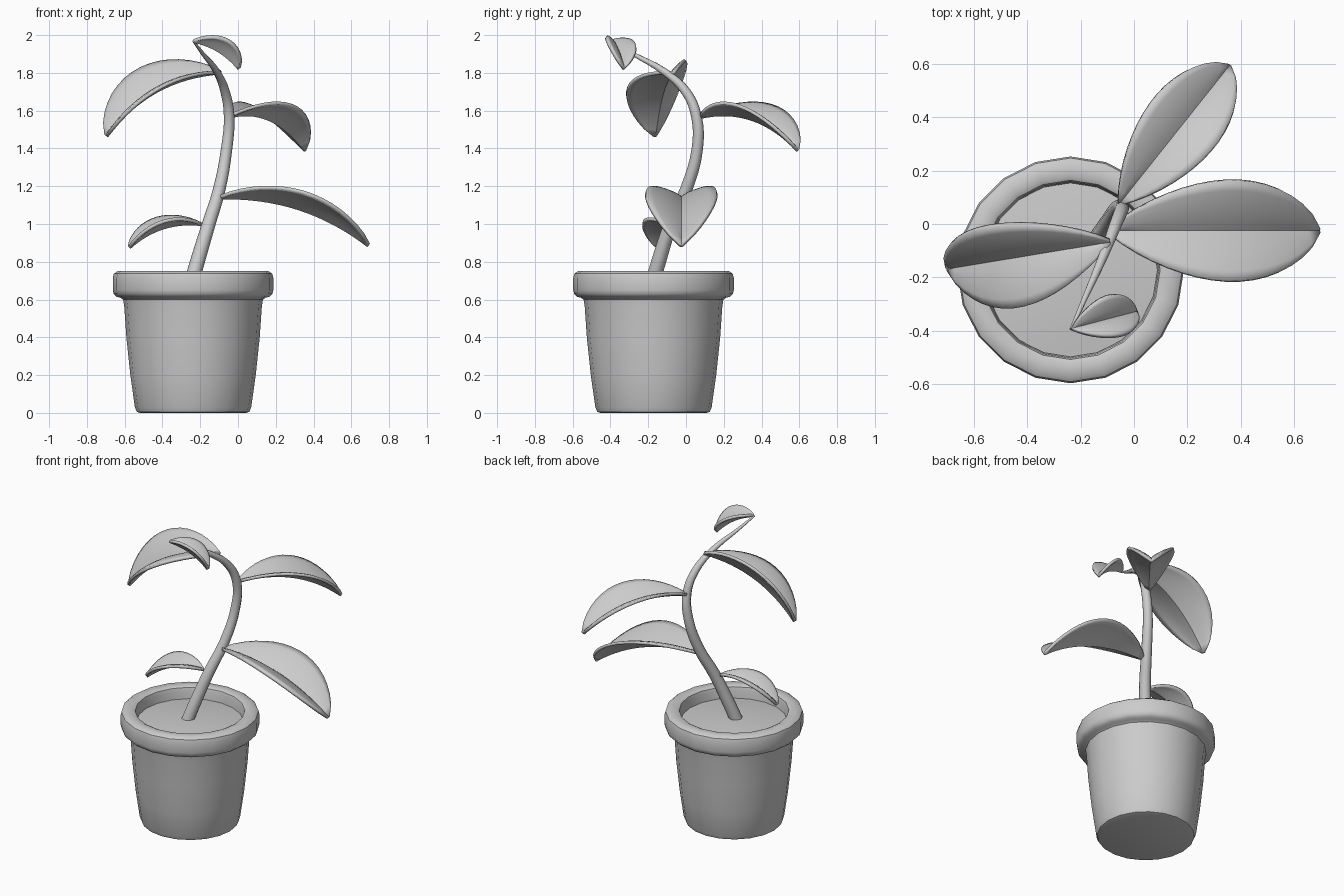
import bpy, math
from mathutils import Vector, Matrix

if "Cube" in bpy.data.objects:
    bpy.data.objects.remove(bpy.data.objects["Cube"])

CX, CY = -0.238, -0.172


def add_mesh(name, verts, faces, angle=40):
    me = bpy.data.meshes.new(name)
    me.from_pydata(verts, [], faces)
    me.update()
    ob = bpy.data.objects.new(name, me)
    bpy.context.collection.objects.link(ob)
    bpy.ops.object.select_all(action='DESELECT')
    ob.select_set(True)
    bpy.context.view_layer.objects.active = ob
    bpy.ops.object.shade_smooth_by_angle(angle=math.radians(angle))
    return ob


def lathe(name, profile, n=20):
    verts = [(CX + r * math.cos(2 * math.pi * i / n), CY + r * math.sin(2 * math.pi * i / n), z)
             for r, z in profile for i in range(n)]
    faces = [(j * n + i, j * n + (i + 1) % n, (j + 1) * n + (i + 1) % n, (j + 1) * n + i)
             for j in range(len(profile) - 1) for i in range(n)]
    last = (len(profile) - 1) * n
    faces.append(tuple(reversed(range(n))))
    faces.append(tuple(range(last, last + n)))
    return add_mesh(name, verts, faces)


def leaf(name, base, tip, bump, half, lift, roll, rows=16, cols=5):
    """Arched leaf blade, folded along the midrib with its edges raised."""
    base, tip = Vector(base), Vector(tip)
    chord = tip - base
    flat = Vector((chord.x, chord.y, 0)).normalized()
    side0 = Vector((0, 0, 1)).cross(flat)
    up = chord.cross(side0).normalized()
    ctrl = (base + tip) / 2 + up * bump * 2
    verts, faces = [], []
    for j in range(rows + 1):
        t = j / rows
        p = base * (1 - t) ** 2 + ctrl * 2 * t * (1 - t) + tip * t * t
        tan = ((ctrl - base) * (1 - t) + (tip - ctrl) * t).normalized()
        side = Matrix.Rotation(math.radians(roll), 3, tan) @ side0
        nor = tan.cross(side).normalized()
        w = max(0.05, max(0, math.sin(math.pi * t ** 1.1)) ** 0.7)
        for i in range(-cols, cols + 1):
            u = i / cols
            a = abs(u)
            verts.append(p + side * half * w * u + nor * lift * w * (1.5 * a - 0.5 * a * a))
    m = 2 * cols + 1
    for j in range(rows):
        for i in range(m - 1):
            k = j * m + i
            faces.append((k, k + m, k + m + 1, k + 1))
    ob = add_mesh(name, verts, faces, 60)
    mod = ob.modifiers.new("thickness", 'SOLIDIFY')
    mod.thickness = 0.018
    mod.offset = 0
    return ob


# Pot with thick rim
lathe("pot", [(0.28, 0), (0.298, 0.006), (0.308, 0.03), (0.332, 0.2), (0.353, 0.4), (0.364, 0.56),
              (0.37, 0.6), (0.385, 0.61), (0.405, 0.615), (0.42, 0.63), (0.425, 0.65), (0.425, 0.715),
              (0.419, 0.737), (0.4, 0.75), (0.352, 0.75), (0.336, 0.742), (0.33, 0.72), (0.325, 0.64)])

# Gently domed soil
lathe("soil", [(0.326, 0.645), (0.326, 0.67), (0.22, 0.683), (0.1, 0.69), (0.02, 0.692)])

# Curved tapering stem: x, y, z, radius
path = [(-0.255, -0.185, 0.66, 0.04), (-0.215, -0.145, 0.8, 0.039), (-0.155, -0.08, 1.0, 0.036),
        (-0.10, 0.0, 1.18, 0.033), (-0.06, 0.06, 1.4, 0.03), (-0.047, 0.055, 1.57, 0.028),
        (-0.068, 0.0, 1.7, 0.025), (-0.115, -0.12, 1.81, 0.019), (-0.185, -0.28, 1.9, 0.011),
        (-0.236, -0.395, 1.968, 0.006)]
cu = bpy.data.curves.new("stem", 'CURVE')
cu.dimensions = '3D'
cu.bevel_depth = 1
cu.bevel_resolution = 2
cu.resolution_u = 4
cu.use_fill_caps = True
sp = cu.splines.new('BEZIER')
sp.bezier_points.add(len(path) - 1)
for bp, (x, y, z, r) in zip(sp.bezier_points, path):
    bp.co = (x, y, z)
    bp.radius = r
    bp.handle_left_type = bp.handle_right_type = 'AUTO'
stem = bpy.data.objects.new("stem", cu)
bpy.context.collection.objects.link(stem)
bpy.ops.object.select_all(action='DESELECT')
stem.select_set(True)
bpy.context.view_layer.objects.active = stem
bpy.ops.object.convert(target='MESH')
bpy.ops.object.shade_smooth_by_angle(angle=math.radians(50))

# Leaves
leaf("leaf_lower_right", (-0.1, -0.025, 1.138), (0.69, -0.025, 0.885), 0.075, 0.19, 0.09, 0)
leaf("leaf_upper_left", (-0.09, -0.065, 1.8), (-0.695, -0.165, 1.465), 0.08, 0.17, 0.085, -20)
leaf("leaf_upper_back", (-0.055, 0.075, 1.565), (0.355, 0.59, 1.39), 0.08, 0.145, 0.075, 0)
leaf("leaf_lower_left", (-0.195, -0.09, 0.998), (-0.575, -0.15, 0.875), 0.045, 0.1, 0.045, -5)
leaf("leaf_tip", (-0.234, -0.393, 1.968), (0.005, -0.33, 1.822), 0.025, 0.08, 0.055, -8)
